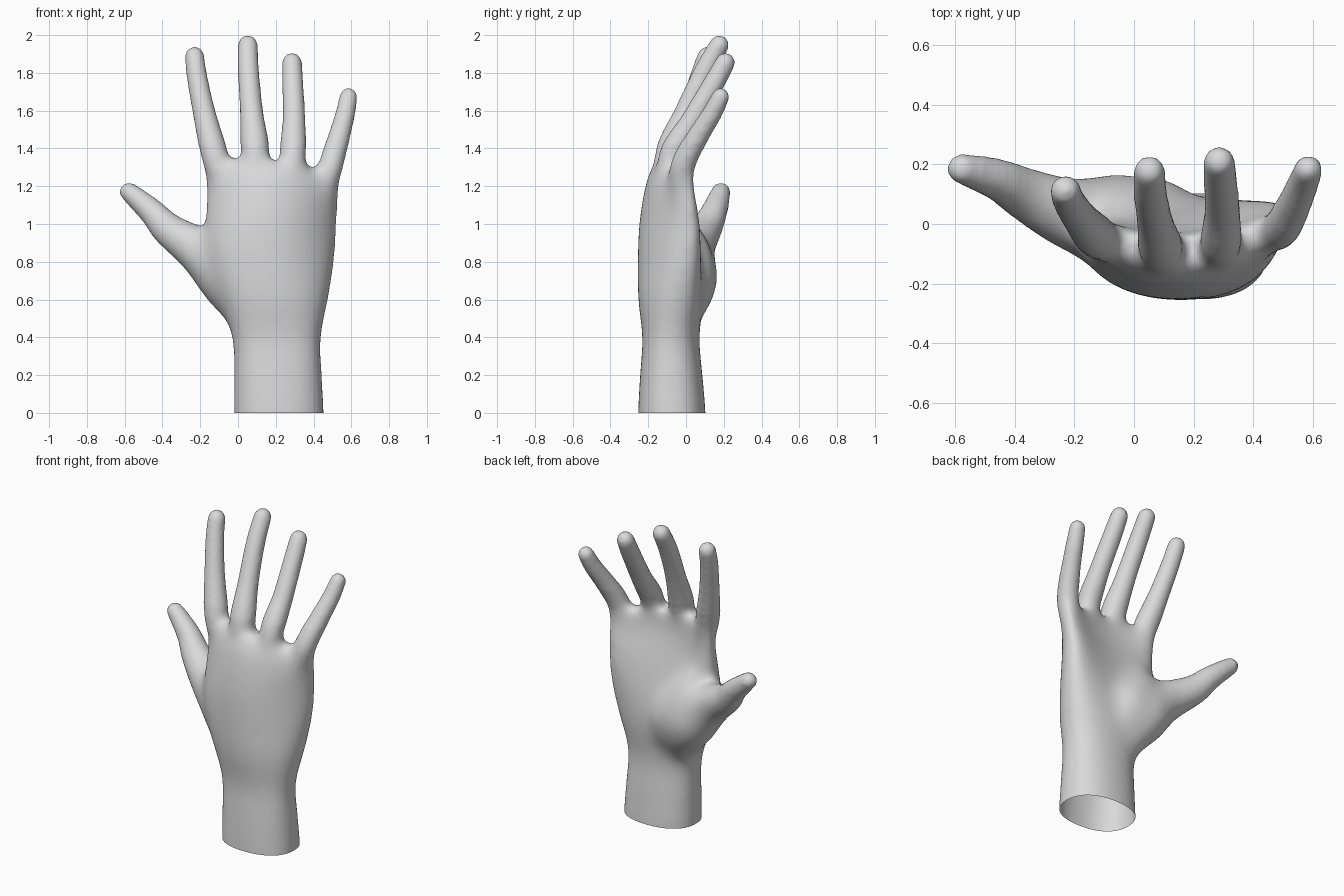
import bpy, bmesh, math
from mathutils import Vector

if "Cube" in bpy.data.objects:
    bpy.data.objects.remove(bpy.data.objects["Cube"])

bm = bmesh.new()
SIDES = 32


def loft(rings):
    """Skin a list of closed rings and cap both ends."""
    vs = [[bm.verts.new(p) for p in ring] for ring in rings]
    n = len(vs[0])
    for a, b in zip(vs, vs[1:]):
        for i in range(n):
            j = (i + 1) % n
            bm.faces.new((a[i], a[j], b[j], b[i]))
    bm.faces.new(vs[0][::-1])
    bm.faces.new(vs[-1])


def spline(keys, steps):
    """Catmull-Rom interpolation through tuples of any length."""
    k = [keys[0]] + list(keys) + [keys[-1]]
    out = []
    for i in range(1, len(k) - 2):
        for s in range(steps):
            t = s / steps
            out.append([0.5 * (2 * b + (c - a) * t + (2*a - 5*b + 4*c - d) * t*t
                               + (3*b - a - 3*c + d) * t**3)
                        for a, b, c, d in zip(k[i-1], k[i], k[i+1], k[i+2])])
    return out + [list(keys[-1])]


def digit(keys):
    """Tapered tube through (x, y, z, radius) points with a round tip."""
    pts = spline(keys, 6)
    rings = []
    for i, p in enumerate(pts):
        a, b = pts[max(i - 1, 0)], pts[min(i + 1, len(pts) - 1)]
        t = (Vector(b[:3]) - Vector(a[:3])).normalized()
        u = Vector((0, 1, 0)).cross(t).normalized()
        v = t.cross(u)

        def ring(c, r):
            return [c + r * (u * math.cos(q) + v * math.sin(q))
                    for q in (2 * math.pi * s / SIDES for s in range(SIDES))]
        c, r = Vector(p[:3]), p[3]
        rings.append(ring(c, r))
    for s in range(1, 7):
        q = s * math.pi / 2 / 6.3
        rings.append(ring(c + t * r * math.sin(q), r * math.cos(q)))
    loft(rings)


# Wrist and cupped palm: z, left x, right x, centre y, half depth, edge bow
palm = [(-0.10, -0.02, 0.457, -0.075, 0.178, 0.0),
        (0.00, -0.02, 0.453, -0.075, 0.178, 0.0),
        (0.20, -0.022, 0.445, -0.078, 0.166, 0.0),
        (0.40, -0.035, 0.443, -0.080, 0.152, 0.0),
        (0.60, -0.10, 0.482, -0.084, 0.172, 0.03),
        (0.80, -0.165, 0.515, -0.095, 0.163, 0.08),
        (1.00, -0.178, 0.530, -0.112, 0.139, 0.12),
        (1.20, -0.178, 0.545, -0.122, 0.097, 0.125),
        (1.30, -0.172, 0.540, -0.105, 0.076, 0.11),
        (1.345, -0.14, 0.50, -0.090, 0.050, 0.09)]
rings = []
for z, x0, x1, yc, d, bow in spline(palm, 5):
    ring = []
    for s in range(48):
        q = 2 * math.pi * s / 48
        c, h = math.cos(q), math.sin(q)
        u = math.copysign(abs(c) ** 0.9, c)
        tilt = 0.07 * max(0, u) * max(0, (z - 1.1) / 0.25)
        # The thumb side of the back is fuller low down
        cup = bow if u > -0.1 else bow * min(1, max(0.4, 0.4 + (z - 0.9) * 2))
        ring.append(Vector(((x0 + x1) / 2 + u * (x1 - x0) / 2,
                            yc + d * math.copysign(abs(h) ** 0.85, h)
                            + cup * (u + 0.1) ** 2,
                            z - tilt)))
    rings.append(ring)
loft(rings)

# Index, middle, ring and little finger
digit([(-0.05, -0.06, 1.02, 0.040), (-0.085, -0.06, 1.20, 0.064), (-0.118, -0.05, 1.34, 0.075),
       (-0.177, 0.015, 1.58, 0.061), (-0.217, 0.075, 1.78, 0.055), (-0.230, 0.112, 1.888, 0.052)])
digit([(0.10, -0.12, 1.02, 0.060), (0.093, -0.092, 1.35, 0.078), (0.072, 0.0, 1.59, 0.062),
       (0.055, 0.10, 1.81, 0.057), (0.052, 0.176, 1.948, 0.053)])
digit([(0.28, -0.12, 1.02, 0.060), (0.290, -0.080, 1.34, 0.073), (0.296, 0.035, 1.55, 0.061),
       (0.290, 0.145, 1.74, 0.057), (0.286, 0.208, 1.855, 0.053)])
digit([(0.41, -0.05, 0.95, 0.040), (0.455, -0.035, 1.16, 0.062), (0.490, -0.02, 1.30, 0.071),
       (0.532, 0.055, 1.45, 0.059), (0.567, 0.135, 1.58, 0.053), (0.585, 0.183, 1.674, 0.048)])
# Thumb, and the fleshy pad that blends it into the palm
digit([(0.08, -0.04, 0.45, 0.09), (-0.03, 0.005, 0.68, 0.162), (-0.20, 0.030, 0.855, 0.130),
       (-0.36, 0.100, 0.965, 0.095), (-0.45, 0.148, 1.062, 0.074), (-0.577, 0.185, 1.170, 0.051)])
digit([(0.15, -0.05, 0.48, 0.105), (0.07, 0.0, 0.70, 0.160), (-0.01, 0.02, 0.87, 0.115),
       (-0.06, 0.0, 1.00, 0.06)])

# Fuse everything into one smooth skin
bmesh.ops.recalc_face_normals(bm, faces=bm.faces)
me = bpy.data.meshes.new("hand")
bm.to_mesh(me)
bm.free()
hand = bpy.data.objects.new("hand", me)
bpy.context.collection.objects.link(hand)
rm = hand.modifiers.new("fuse", 'REMESH')
rm.mode = 'VOXEL'
rm.voxel_size = 0.013
sm = hand.modifiers.new("soften", 'SMOOTH')
sm.factor = 0.5
sm.iterations = 12
dg = bpy.context.evaluated_depsgraph_get()
skin = bpy.data.meshes.new_from_object(hand.evaluated_get(dg))
hand.modifiers.clear()
hand.data = skin

# Blend the palm further in shrinking zones, then open the wrist at the ground
bm = bmesh.new()
bm.from_mesh(skin)
for i in range(12):
    k = i / 11
    soft = [v for v in bm.verts
            if 0.08 + 0.3 * k < v.co.z < 1.42 - 0.24 * k and v.co.x > -0.5 + 0.26 * k]
    for _ in range(6):
        bmesh.ops.smooth_vert(bm, verts=soft, factor=0.5,
                              use_axis_x=True, use_axis_y=True, use_axis_z=True)
bmesh.ops.bisect_plane(bm, geom=bm.verts[:] + bm.edges[:] + bm.faces[:],
                       plane_co=(0, 0, 0), plane_no=(0, 0, 1), clear_inner=True)
for f in bm.faces:
    f.smooth = True
    f.material_index = 0
bm.to_mesh(skin)
bm.free()

mat = bpy.data.materials.new("light grey")
mat.diffuse_color = (0.7, 0.7, 0.7, 1)
mat.use_nodes = True
mat.node_tree.nodes["Principled BSDF"].inputs["Base Color"].default_value = mat.diffuse_color
skin.materials.clear()
skin.materials.append(mat)
